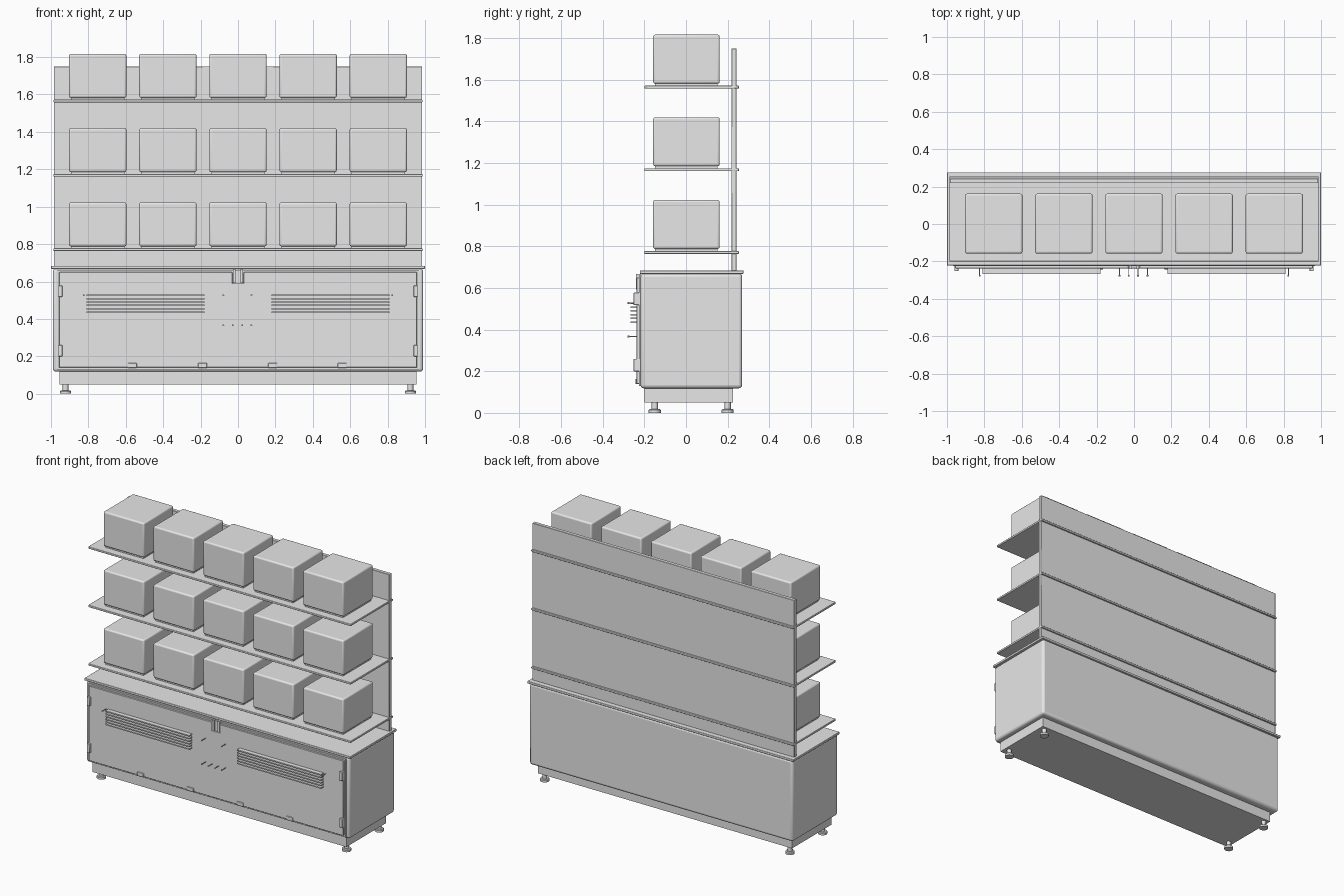
import bpy, bmesh, math

if "Cube" in bpy.data.objects:
    bpy.data.objects.remove(bpy.data.objects["Cube"])

grey = bpy.data.materials.new("light_grey")
grey.diffuse_color = (0.8, 0.8, 0.8, 1)
grey.use_nodes = True
grey.node_tree.nodes["Principled BSDF"].inputs["Base Color"].default_value = grey.diffuse_color


def finish(name, bm, bevel=0, segments=3):
    bmesh.ops.recalc_face_normals(bm, faces=bm.faces)
    me = bpy.data.meshes.new(name)
    bm.to_mesh(me)
    bm.free()
    me.materials.append(grey)
    ob = bpy.data.objects.new(name, me)
    bpy.context.collection.objects.link(ob)
    if bevel:
        mod = ob.modifiers.new("rounded", 'BEVEL')
        mod.width, mod.segments = bevel, segments
    bpy.ops.object.select_all(action='DESELECT')
    ob.select_set(True)
    bpy.context.view_layer.objects.active = ob
    bpy.ops.object.shade_smooth_by_angle(angle=math.radians(35))
    return ob


def box(name, x, y, z, bevel=0, segments=3):
    """Box from (min, max) ranges."""
    bm = bmesh.new()
    bmesh.ops.create_cube(bm, size=1)
    for v in bm.verts:
        for i, (lo, hi) in enumerate((x, y, z)):
            v.co[i] = lo if v.co[i] < 0 else hi
    return finish(name, bm, bevel, segments)


def lathe(name, profile, location, axis='Z', steps=24):
    """Revolve (radius, height) points; axis 'Y' points the part forward."""
    bm = bmesh.new()
    verts = [bm.verts.new((r, 0, h)) for r, h in profile]
    edges = [bm.edges.new(p) for p in zip(verts, verts[1:])]
    bmesh.ops.spin(bm, geom=verts + edges, axis=(0, 0, 1), cent=(0, 0, 0),
                   angle=2 * math.pi, steps=steps)
    bmesh.ops.remove_doubles(bm, verts=bm.verts, dist=1e-5)
    ob = finish(name, bm)
    ob.location = location
    if axis == 'Y':
        ob.rotation_euler.x = math.pi / 2
    return ob


# Cabinet body, worktop and plinth
box("cabinet", (-0.99, 0.99), (-0.218, 0.27), (0.118, 0.67), 0.016)
box("worktop", (-1, 1), (-0.222, 0.276), (0.668, 0.684), 0.003, 2)
box("plinth", (-0.955, 0.955), (-0.2, 0.225), (0.05, 0.125))

# Levelling feet
for x in (-0.922, 0.922):
    for y in (-0.15, 0.2):
        lathe("foot", [(0, 0), (0.029, 0), (0.029, 0.013), (0.025, 0.018),
                       (0.015, 0.018), (0.015, 0.055), (0, 0.055)], (x, y, 0))

# Front panel with a notch for the latch
outline = [(-0.957, 0.14), (0.957, 0.14), (0.957, 0.65), (0.03, 0.65),
           (0.03, 0.59), (-0.03, 0.59), (-0.03, 0.65), (-0.957, 0.65)]
bm = bmesh.new()
face = bm.faces.new([bm.verts.new((x, -0.237, z)) for x, z in outline])
ext = bmesh.ops.extrude_face_region(bm, geom=[face])
for v in ext['geom']:
    if isinstance(v, bmesh.types.BMVert):
        v.co.y = -0.215
finish("front_panel", bm, 0.002, 1)
box("panel_frame", (-0.967, 0.967), (-0.225, -0.21), (0.128, 0.66))
for s in (-1, 1):
    box("latch", (s * 0.021 - 0.007, s * 0.021 + 0.007), (-0.24, -0.215), (0.592, 0.668))

# Hinges on both sides and clips along the bottom
for s in (-1, 1):
    for z in (0.23, 0.548):
        box("hinge", (s * 0.95 - 0.011, s * 0.95 + 0.011), (-0.252, -0.215),
            (z - 0.03, z + 0.03), 0.003, 2)
for x in (-0.565, -0.19, 0.185, 0.557):
    box("bottom_clip", (x - 0.024, x + 0.024), (-0.243, -0.215), (0.138, 0.164), 0.003, 2)

# Ventilation slats
for s in (-1, 1):
    for i in range(6):
        z = 0.436 + i * 0.018
        box("vent_slat", (s * 0.495 - 0.315, s * 0.495 + 0.315), (-0.266, -0.236),
            (z - 0.004, z + 0.004))

# Small studs
studs = [(-0.825, 0.527), (0.825, 0.527), (-0.078, 0.527), (0.072, 0.527)]
studs += [(-0.078 + i * 0.05, 0.366) for i in range(4)]
for x, z in studs:
    lathe("stud", [(0, 0), (0.0025, 0), (0.0025, 0.038), (0.005, 0.038),
                   (0.005, 0.046), (0, 0.046)], (x, -0.234, z), 'Y', 10)

# Back board
box("back_board", (-0.985, 0.985), (0.218, 0.243), (0.68, 1.75), 0.002, 1)

# Shelves, each with a row of rounded boxes
for top in (0.778, 1.175, 1.572):
    box("shelf", (-0.987, 0.987), (-0.2, 0.254), (top - 0.014, top), 0.003, 2)
    for i in range(5):
        x = -0.75 + i * 0.375
        box("crate", (x - 0.153, x + 0.153), (-0.158, 0.162),
            (top + 0.01, top + 0.245), 0.01)
        box("crate_base", (x - 0.143, x + 0.143), (-0.148, 0.152),
            (top - 0.002, top + 0.015))
